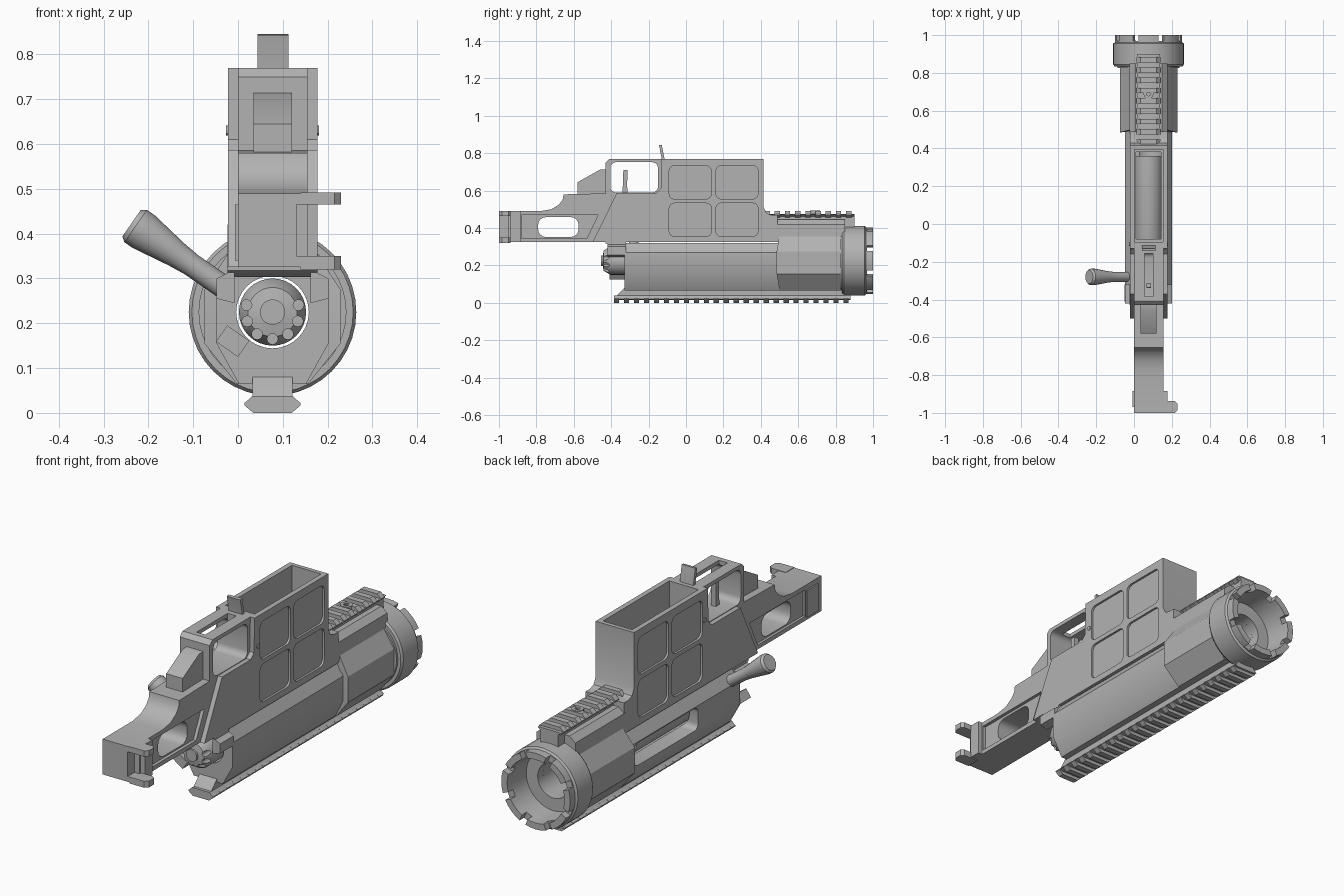
import bpy, bmesh, math
from mathutils import Vector, Matrix

if "Cube" in bpy.data.objects:
    bpy.data.objects.remove(bpy.data.objects["Cube"])

CX, CZ = 0.077, 0.225          # bore axis
grey = bpy.data.materials.new("grey_metal")
grey.use_nodes = True
grey.diffuse_color = (0.45, 0.45, 0.45, 1)
grey.node_tree.nodes["Principled BSDF"].inputs["Base Color"].default_value = (0.45, 0.45, 0.45, 1)
parts = []


def finish(name, bm, keep=True):
    bmesh.ops.recalc_face_normals(bm, faces=bm.faces)
    me = bpy.data.meshes.new(name)
    bm.to_mesh(me)
    bm.free()
    me.materials.append(grey)
    ob = bpy.data.objects.new(name, me)
    bpy.context.collection.objects.link(ob)
    if keep:
        parts.append(ob)
    return ob


def extrude(name, pts, a, b, axis="x", keep=True):
    """Extrude (y, z) points along x, or (x, z) points along y."""
    bm = bmesh.new()
    place = (lambda p: (a, p[0], p[1])) if axis == "x" else (lambda p: (p[0], a, p[1]))
    face = bm.faces.new([bm.verts.new(place(p)) for p in pts])
    grown = bmesh.ops.extrude_face_region(bm, geom=[face])["geom"]
    step = Vector((b - a, 0, 0) if axis == "x" else (0, b - a, 0))
    bmesh.ops.translate(bm, vec=step, verts=[v for v in grown if isinstance(v, bmesh.types.BMVert)])
    return finish(name, bm, keep)


def box(name, x0, x1, y0, y1, z0, z1, keep=True):
    return extrude(name, [(y0, z0), (y1, z0), (y1, z1), (y0, z1)], x0, x1, "x", keep)


def lathe(name, prof, mat, seg=32, keep=True, closed=False):
    """Spin (radius, height) points around local z, then place with mat."""
    bm = bmesh.new()
    vs = [bm.verts.new((r, 0, h)) for r, h in prof]
    es = [bm.edges.new(p) for p in zip(vs, vs[1:])]
    if closed:
        es.append(bm.edges.new((vs[-1], vs[0])))
    bmesh.ops.spin(bm, geom=vs + es, cent=(0, 0, 0), axis=(0, 0, 1), angle=math.tau, steps=seg)
    bmesh.ops.remove_doubles(bm, verts=bm.verts, dist=1e-5)
    bm.transform(mat)
    return finish(name, bm, keep)


def along(a, b):
    a, b = Vector(a), Vector(b)
    return Matrix.Translation(a) @ Vector((0, 0, 1)).rotation_difference(b - a).to_matrix().to_4x4()


BORE = along((CX, 0, CZ), (CX, 1, CZ))


def rod(name, r, y0, y1, keep=True, x=CX, z=CZ, seg=32):
    return lathe(name, [(0, y0), (r, y0), (r, y1), (0, y1)],
                 along((x, 0, z), (x, 1, z)), seg, keep)


def rounded(y0, y1, z0, z1, r, n=4):
    pts = []
    for i, (cy, cz) in enumerate([(y1 - r, z1 - r), (y0 + r, z1 - r), (y0 + r, z0 + r), (y1 - r, z0 + r)]):
        for k in range(n + 1):
            t = (i + k / n) * math.pi / 2
            pts.append((cy + r * math.cos(t), cz + r * math.sin(t)))
    return pts


def cut(target, *cutters):
    for c in cutters:
        m = target.modifiers.new("cut", "BOOLEAN")
        m.object, m.operation, m.solver = c, "DIFFERENCE", "EXACT"
        bpy.context.view_layer.objects.active = target
        bpy.ops.object.modifier_apply(modifier=m.name)
        bpy.data.objects.remove(c)


def sym(half):
    """Mirror (half width, z) points about the bore axis."""
    return [(CX + w, z) for w, z in half] + [(CX - w, z) for w, z in reversed(half)]


# Rear spine with grip shelf and trigger guard
spine = extrude("rear_spine", [(-1, .325), (-1, .49), (-.78, .49), (-.72, .5), (-.68, .525), (-.66, .55),
                (-.655, .58), (-.43, .585), (-.43, .75), (-.41, .77), (-.12, .77), (-.12, .325)], 0, .155)
cut(spine,
    extrude("c", rounded(-.405, -.15, .59, .752, .03), -.1, .3, keep=False),
    extrude("c", rounded(-.79, -.575, .352, .458, .04), -.1, .3, keep=False),
    extrude("c", [(-.88, .345), (-.53, .345), (-.47, .47), (-.88, .47)], .14, .3, keep=False),
    extrude("c", [(-.88, .345), (-.53, .345), (-.47, .47), (-.88, .47)], -.1, .012, keep=False),
    box("c", .055, .1, -.385, -.155, .7, .8, keep=False),
    box("c", .13, .3, -1.1, -.95, .35, .465, keep=False))

# End hooks and locking rib
for z0, z1 in ((.32, .35), (.465, .492)):
    extrude("end_hook", [(.14, -1), (.215, -1), (.23, -.985), (.23, -.95), (.215, -.937), (.14, -.937)],
            0, 1, "y")
    hook = parts[-1]
    for v in hook.data.vertices:
        x, y, z = v.co
        v.co = (x, z, z1 if y > .5 else z0)
    hook.data.flip_normals()
box("locking_rib", .12, .177, -.94, -.885, .325, .49)
box("hinge_pin_plate", -.007, .01, -.97, -.885, .34, .465)

# Grip hump
extrude("grip_hump", [(-.58, .57), (-.58, .645), (-.46, .712), (-.42, .715), (-.42, .57)], .035, .12)

# Main body with magazine well and side panels
body = extrude("main_body", [(-.5, .325), (-.37, .587), (-.16, .587), (-.135, .61), (-.13, .77), (.415, .77),
               (.415, .51), (.43, .48), (.455, .47), (.49, .47), (.49, .325)], -.022, .177)
cutters = [extrude("c", rounded(-.095, .395, 0, 1, .02), .002, .153, keep=False)]
well = cutters[0]
for v in well.data.vertices:
    v.co.z = .3 + .6 * v.co.z
for y0 in (-.09, .16):
    for z0 in (.355, .555):
        for x0, x1 in ((-.1, -.012), (.167, .3)):
            cutters.append(extrude("c", rounded(y0, y0 + .225, z0, z0 + .178, .028), x0, x1, keep=False))
cutters.append(box("c", .055, .1, -.3, -.2, .52, .65, keep=False))
cut(body, *cutters)
for y, z in ((-.105, .63),):
    lathe("body_pin", [(0, 0), (.011, 0), (.011, .208), (0, .208)], along((-.027, y, z), (1, y, z)), 12)

# Trigger and catch lever
extrude("trigger", [(-.34, .55), (-.31, .55), (-.315, .63), (-.312, .71), (-.335, .71), (-.338, .63)], .065, .09)
extrude("catch_lever", [(-.125, .58), (-.105, .58), (-.115, .77), (-.13, .845), (-.144, .843), (-.13, .77)],
        .043, .113)

# Fore end above the receiver
extrude("fore_end", sym([(.1, .325), (.1, .42), (.07, .445)]), .48, .85, "y")
extrude("upper_rail_base", sym([(.045, .4), (.045, .462), (.06, .472), (.045, .475)]), .41, .9, "y")


def rail_teeth(name, y0, y1, n, zs):
    pitch = (y1 - y0) / n
    for i in range(n):
        y = y0 + i * pitch
        extrude(name, sym(list(zip((.045, .063, .063, .043), zs))), y, y + pitch * .52, "y")


rail_teeth("upper_rail_tooth", .42, .91, 9, (.455, .468, .474, .492))
lathe("rail_screw", [(.012, .48), (.012, .495), (.027, .495), (.027, .47)],
      along((CX, .69, 0), (CX, .69, 1)), 12)

# Receiver tube
receiver = extrude("receiver", sym([(.075, .065), (.125, .155), (.125, .27), (.09, .32)]), -.33, .83, "y")
shell = extrude("wide_receiver", sym([(.08, .065), (.152, .155), (.152, .275), (.09, .37)]), .5, .825, "y")
for v in shell.data.vertices:
    if v.co.y < .6 and abs(v.co.x - CX) > .1:
        v.co.y -= .015
cut(receiver, rod("c", .081, -.5, 1.1, False),
    extrude("c", rounded(-.02, .45, .16, .265, .025), -.2, .06, keep=False),
    box("c", .01, .144, -.08, .38, .24, .5, False))
cut(shell, rod("c", .081, .3, 1.1, False))

# Rear tang pieces
for s in (-1, 1):
    extrude("rear_tang", [(CX + s * w, z) for w, z in ((.085, .32), (.125, .3), (.125, .255), (.085, .245))],
            -.42, -.32, "y")
extrude("top_tang", [(-.43, .325), (-.43, .318), (-.4, .303), (-.32, .303), (-.32, .325)], CX - .1, CX + .1)

# Bolt with fluted end cap
bolt = lathe("bolt", [(0, -.455), (.028, -.455), (.028, -.445), (.055, -.44), (.075, -.405), (.075, .36), (0, .36)], BORE)
flutes = []
for i in range(7):
    t = math.radians(165 + i * 35)
    flutes.append(rod("c", .012, -.5, -.385, False, CX + .06 * math.cos(t), CZ + .06 * math.sin(t), 12))
cut(bolt, *flutes)

# Bolt handle
lathe("bolt_handle", [(0, 0), (.026, 0), (.026, .12), (.03, .16), (.044, .25), (.044, .272), (.036, .283), (0, .283)],
      along((-.005, -.28, .262), (-.24, -.28, .425)), 16)
release = box("bolt_release", -.03, .03, -.41, -.32, -.022, .022)
release.data.transform(Matrix.Translation((-.012, 0, .16)) @ Matrix.Rotation(math.radians(35), 4, "Y"))

# Barrel ring with castle notches
ring = lathe("barrel_ring", [(.081, .825), (.165, .825), (.165, .835), (.18, .835), (.187, .845), (.187, .955),
             (.178, .962), (.178, 1), (.148, 1), (.14, .87), (.081, .87)], BORE, 40, closed=True)
notches = []
for i in range(8):
    n = box("c", .13, .22, .968, 1.1, -.016, .016, False)
    n.data.transform(Matrix.Translation((CX, 0, CZ)) @ Matrix.Rotation(math.tau * (i + .5) / 8, 4, "Y"))
    notches.append(n)
cut(ring, *notches)

# Lower accessory rail
extrude("lower_rail_base", [(-.385, .018), (-.37, .04), (-.33, .08), (.84, .08), (.88, .045), (.88, .018)],
        CX - .045, CX + .045)
extrude("lower_rail_flange", sym([(.045, .015), (.062, .02), (.045, .038)]), -.385, .88, "y")
rail_teeth("lower_rail_tooth", -.385, .895, 24, (.036, .022, .017, 0))

# Shading
bpy.ops.object.select_all(action="DESELECT")
for ob in parts:
    ob.select_set(True)
bpy.context.view_layer.objects.active = parts[0]
bpy.ops.object.shade_smooth_by_angle(angle=math.radians(30))
